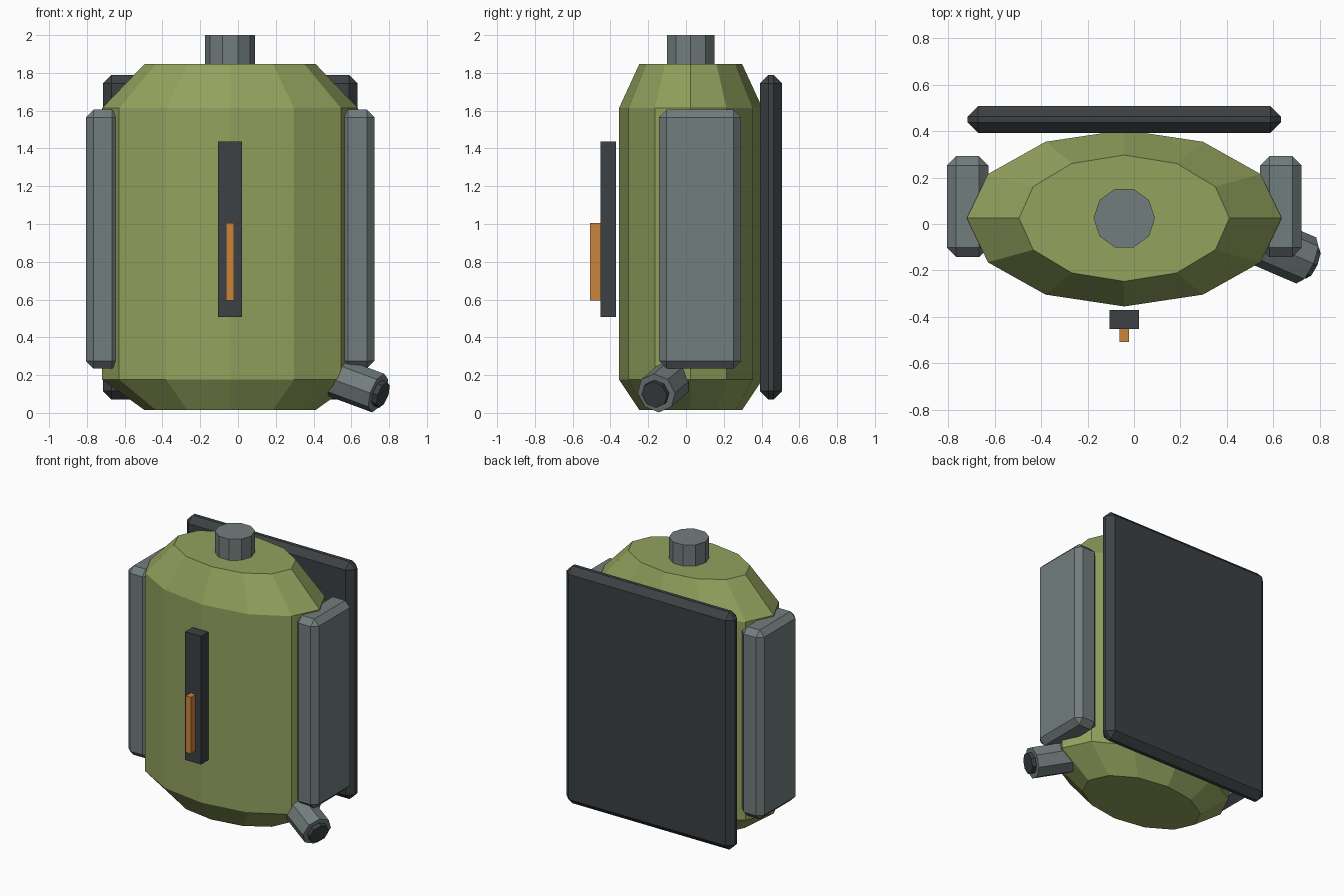
import bpy, bmesh, math
from mathutils import Vector

if "Cube" in bpy.data.objects:
    bpy.data.objects.remove(bpy.data.objects["Cube"])


def material(name, rgb):
    m = bpy.data.materials.new(name)
    m.diffuse_color = (*rgb, 1)
    m.use_nodes = True
    m.node_tree.nodes["Principled BSDF"].inputs["Base Color"].default_value = m.diffuse_color
    return m


GREEN = material("olive", (0.29, 0.36, 0.11))
GREY = material("grey", (0.17, 0.205, 0.205))
DARK = material("charcoal", (0.045, 0.053, 0.056))
ORANGE = material("orange", (0.58, 0.235, 0.045))


def finish(bm, name, mat):
    bmesh.ops.recalc_face_normals(bm, faces=bm.faces[:])
    me = bpy.data.meshes.new(name)
    bm.to_mesh(me)
    bm.free()
    me.materials.append(mat)
    ob = bpy.data.objects.new(name, me)
    bpy.context.collection.objects.link(ob)
    return ob


def box(name, mat, lo, hi, bevel=0):
    bm = bmesh.new()
    bmesh.ops.create_cube(bm, size=1)
    for v in bm.verts:
        v.co = Vector([(a + b) / 2 + c * (b - a) for a, b, c in zip(lo, hi, v.co)])
    if bevel:
        bmesh.ops.bevel(bm, geom=bm.edges[:], offset=bevel, segments=1,
                        profile=0.5, affect='EDGES')
    return finish(bm, name, mat)


def lathe(name, mat, rings, sides):
    """Loft capped elliptical rings given as (rx, ry, z)."""
    bm = bmesh.new()
    loops = []
    for rx, ry, z in rings:
        loops.append([bm.verts.new((rx * math.cos(2 * math.pi * i / sides),
                                    ry * math.sin(2 * math.pi * i / sides), z))
                      for i in range(sides)])
    for a, b in zip(loops, loops[1:]):
        for i in range(sides):
            j = (i + 1) % sides
            bm.faces.new((a[i], a[j], b[j], b[i]))
    bm.faces.new(loops[0])
    bm.faces.new(loops[-1])
    return finish(bm, name, mat)


CX, CY = -0.042, 0.025

# Tank body with tapered shoulders, and the filler cap
tank = lathe("tank_body", GREEN, [(0.453, 0.272, 0.015), (0.678, 0.38, 0.177),
                                  (0.678, 0.38, 1.613), (0.453, 0.272, 1.847)], 12)
tank.location = (CX, CY, 0)
cap = lathe("filler_cap", GREY, [(0.132, 0.132, 1.8), (0.132, 0.132, 2.0)], 10)
cap.location = (CX, CY, 0)

# Back panel
box("back_panel", DARK, (-0.716, 0.392, 0.07), (0.632, 0.508, 1.79), 0.045)

# Side pads, mirrored about the tank centre
for side, name in ((-1, "left_pad"), (1, "right_pad")):
    xs = sorted((CX + side * 0.585, CX + side * 0.764))
    box(name, GREY, (xs[0], -0.142, 0.235), (xs[1], 0.292, 1.605), 0.04)

# Front gauge and its level marker
box("gauge_strip", DARK, (-0.106, -0.453, 0.508), (0.021, -0.37, 1.437))
box("gauge_marker", ORANGE, (-0.063, -0.509, 0.595), (-0.022, -0.453, 1.005))

# Angled outlet spout with a dark tip
axis = Vector((1, -0.43, -0.37)).normalized()
end = Vector((0.742, -0.157, 0.105))
rot = axis.to_track_quat('Z', 'Y')
for name, mat, r, z0, z1 in (("spout", GREY, 0.108, -0.27, 0),
                             ("spout_tip", DARK, 0.073, -0.04, 0.03)):
    ob = lathe(name, mat, [(r, r, z0), (r, r, z1)], 8)
    ob.rotation_mode = 'QUATERNION'
    ob.rotation_quaternion = rot
    ob.location = end
